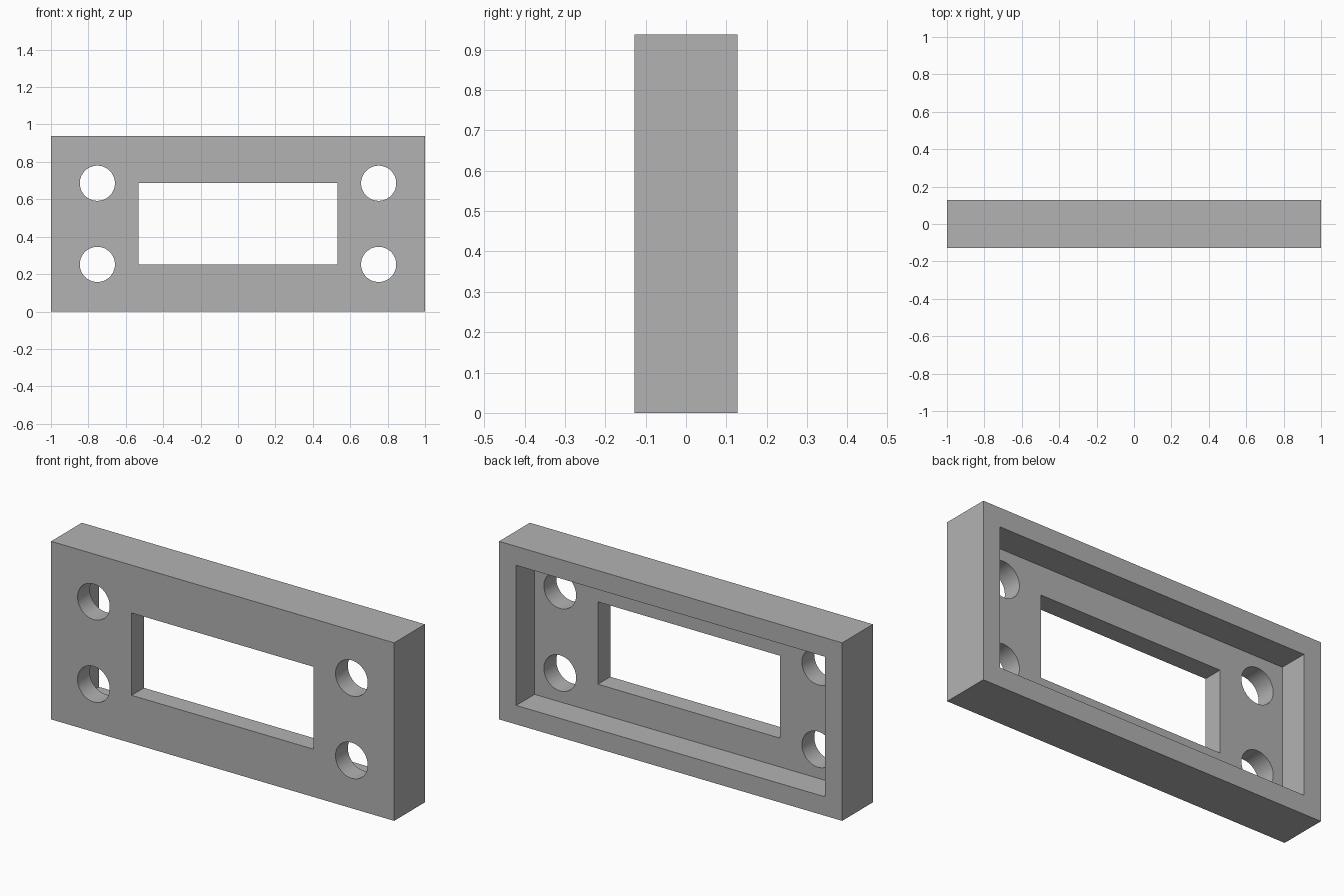
import bpy
import math

cube = bpy.data.objects.get("Cube")
if cube:
    bpy.data.objects.remove(cube, do_unlink=True)

WIDTH, DEPTH, HEIGHT = 2.0, 0.256, 0.938
MID = HEIGHT / 2
RIM = 0.1            # border around the rear recess
PLATE = 0.103        # thickness of the front plate
HOLE_X, HOLE_Z, HOLE_R = 0.752, 0.217, 0.094
WINDOW = (1.062, 0.434)

grey = bpy.data.materials.new("grey")
grey.use_nodes = True
grey.diffuse_color = (0.448, 0.448, 0.448, 1)
grey.node_tree.nodes["Principled BSDF"].inputs["Base Color"].default_value = grey.diffuse_color


def box(name, size, location):
    bpy.ops.mesh.primitive_cube_add(size=1, location=location)
    obj = bpy.context.object
    obj.name = name
    obj.scale = size
    bpy.ops.object.transform_apply(location=True, rotation=False, scale=True)
    obj.data.materials.append(grey)
    return obj


def cut(target, cutter):
    """Subtract the cutter from the target, then remove it."""
    cutter.hide_render = True
    bpy.context.view_layer.objects.active = target
    mod = target.modifiers.new("cut", "BOOLEAN")
    mod.operation = "DIFFERENCE"
    mod.solver = "EXACT"
    mod.object = cutter
    bpy.ops.object.modifier_apply(modifier=mod.name)
    bpy.data.objects.remove(cutter, do_unlink=True)


# Slab standing on the ground
frame = box("faceplate", (WIDTH, DEPTH, HEIGHT), (0, 0, MID))

# Rear recess, leaving a rim and the front plate
recess_y = -DEPTH / 2 + PLATE + DEPTH / 2
cut(frame, box("recess_cutter", (WIDTH - 2 * RIM, DEPTH, HEIGHT - 2 * RIM), (0, recess_y, MID)))

# Central window
cut(frame, box("window_cutter", (WINDOW[0], 1, WINDOW[1]), (0, 0, MID)))

# Four round mounting holes
for sx in (-1, 1):
    for sz in (-1, 1):
        bpy.ops.mesh.primitive_cylinder_add(
            vertices=64, radius=HOLE_R, depth=1,
            location=(sx * HOLE_X, 0, MID + sz * HOLE_Z),
            rotation=(math.pi / 2, 0, 0))
        hole = bpy.context.object
        hole.name = "hole_cutter"
        hole.data.materials.append(grey)
        cut(frame, hole)

# Smooth hole walls, sharp edges elsewhere
bpy.ops.object.select_all(action="DESELECT")
frame.select_set(True)
bpy.context.view_layer.objects.active = frame
bpy.ops.object.shade_smooth_by_angle(angle=math.radians(30))
